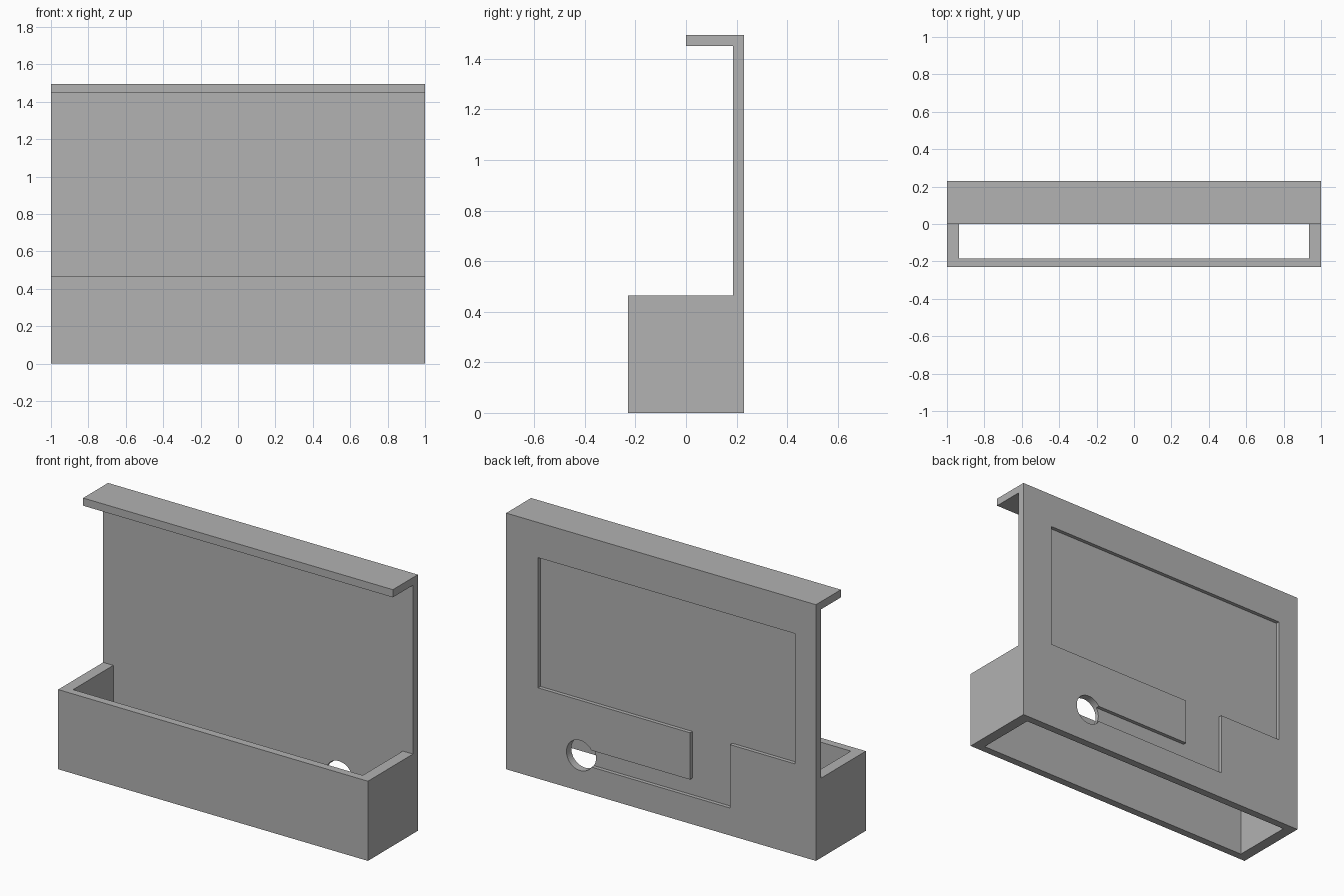
import bpy
import bmesh
import math
from mathutils import Vector

old = bpy.data.objects.get("Cube")
if old:
    bpy.data.objects.remove(old, do_unlink=True)

GREY = (0.445, 0.445, 0.445, 1)
grey = bpy.data.materials.new("plain grey")
grey.diffuse_color = GREY
grey.use_nodes = True
grey.node_tree.nodes["Principled BSDF"].inputs["Base Color"].default_value = GREY


def prism(name, points, direction):
    """Extrude a flat outline along a direction into a solid."""
    bm = bmesh.new()
    face = bm.faces.new([bm.verts.new(p) for p in points])
    result = bmesh.ops.extrude_face_region(bm, geom=[face])
    moved = [g for g in result["geom"] if isinstance(g, bmesh.types.BMVert)]
    bmesh.ops.translate(bm, verts=moved, vec=Vector(direction))
    if face.is_valid and all(len(e.link_faces) > 2 for e in face.edges):
        bm.faces.remove(face)
    bmesh.ops.recalc_face_normals(bm, faces=bm.faces)
    mesh = bpy.data.meshes.new(name)
    bm.to_mesh(mesh)
    bm.free()
    mesh.materials.append(grey)
    obj = bpy.data.objects.new(name, mesh)
    bpy.context.collection.objects.link(obj)
    return obj


def cut(target, cutter):
    """Subtract the cutter from the target and discard it."""
    cutter.hide_render = True
    mod = target.modifiers.new("cut", "BOOLEAN")
    mod.operation = "DIFFERENCE"
    mod.solver = "EXACT"
    mod.object = cutter
    bpy.context.view_layer.objects.active = target
    bpy.ops.object.modifier_apply(modifier=mod.name)
    bpy.data.objects.remove(cutter, do_unlink=True)


DEPTH, INNER = 0.23, 0.185      # outer and inner half depth
SIDE, HEIGHT = 0.935, 1.495     # inner half width, full height

# Open-bottomed tray: front wall and two side walls
tray_outline = [(-1, INNER), (-1, -DEPTH), (1, -DEPTH), (1, INNER),
                (SIDE, INNER), (SIDE, -INNER), (-SIDE, -INNER), (-SIDE, INNER)]
prism("tray_walls", [(x, y, 0) for x, y in tray_outline], (0, 0, 0.465))

# Upright back panel
panel = prism("back_panel",
              [(-1, INNER, 0), (1, INNER, 0), (1, INNER, HEIGHT), (-1, INNER, HEIGHT)],
              (0, DEPTH - INNER, 0))

# Overhanging top lip
prism("top_lip", [(x, y, 1.45) for x, y in
                  [(-1, 0), (1, 0), (1, INNER), (-1, INNER)]], (0, 0, HEIGHT - 1.45))

# Shallow recess and cable channel in the rear face
recess = [(-0.865, 1.29), (0.794, 1.29), (0.794, 0.53), (-0.187, 0.53),
          (-0.187, 0.257), (0.523, 0.257), (0.523, 0.16), (-0.445, 0.16),
          (-0.445, 0.53), (-0.865, 0.53)]
cut(panel, prism("recess_cutter", [(x, 0.208, z) for x, z in recess], (0, 0.1, 0)))

# Round cable hole through the panel at the channel end
turns = [math.tau * i / 48 for i in range(48)]
cut(panel, prism("hole_cutter",
                 [(0.523 + 0.088 * math.cos(a), 0.1, 0.208 + 0.088 * math.sin(a))
                  for a in turns], (0, 0.2, 0)))
